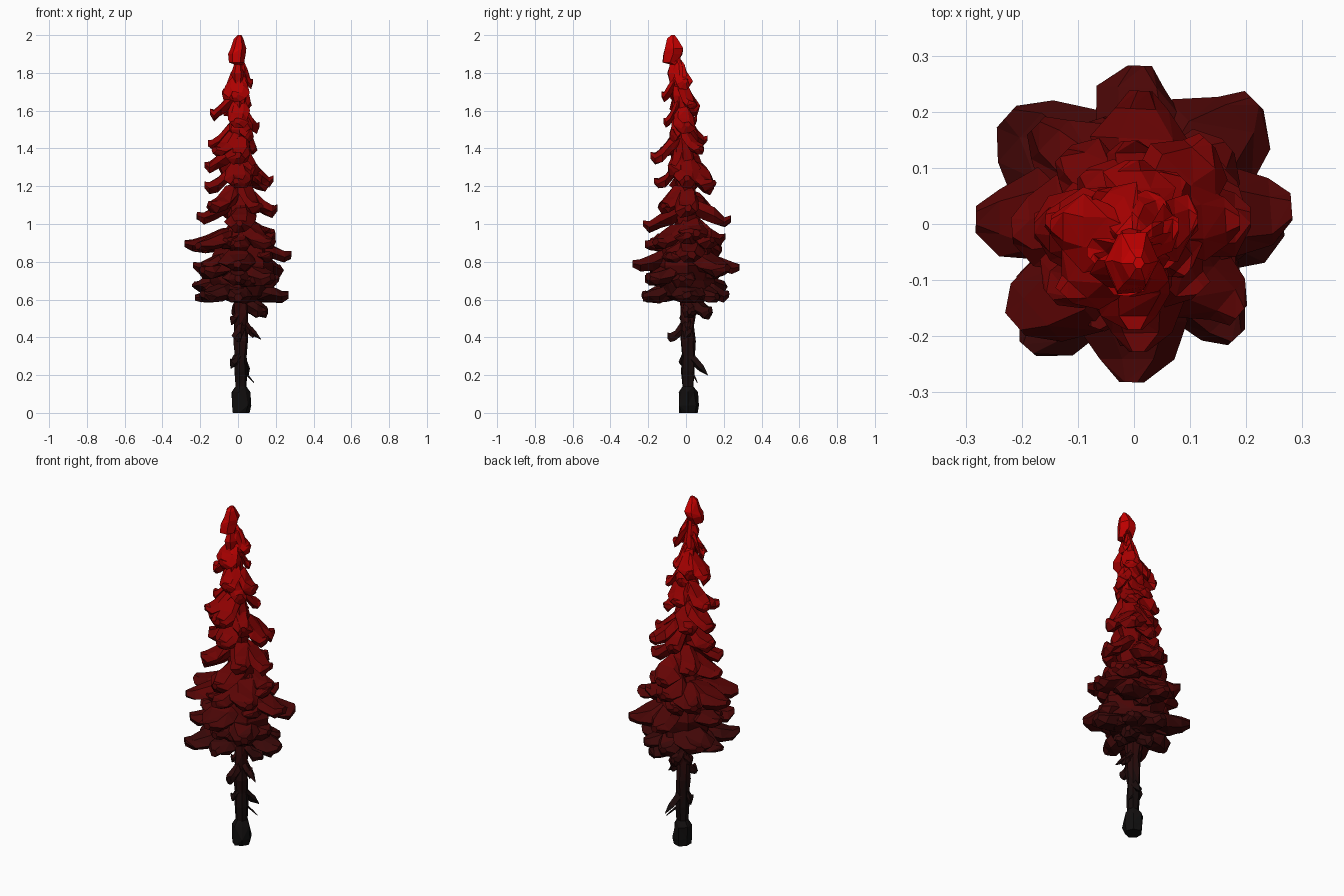
import bpy, bmesh, math, random
from mathutils import Vector

random.seed(11)

# Height gradient: near black at the foot to bright red at the top
BANDS = 24
mats = []
for i in range(BANDS):
    t = (i + 0.5) / BANDS
    m = bpy.data.materials.new(f"red_band_{i:02d}")
    g = 0.005 * (1 - t) ** 2
    m.diffuse_color = (0.005 + 0.6 * t ** 2.4, g, g, 1)
    mats.append(m)


def finish(name, bm):
    bmesh.ops.recalc_face_normals(bm, faces=bm.faces)
    for f in bm.faces:
        f.material_index = max(0, min(BANDS - 1, int(f.calc_center_median().z / 2 * BANDS)))
    me = bpy.data.meshes.new(name)
    bm.to_mesh(me)
    bm.free()
    for m in mats:
        me.materials.append(m)
    ob = bpy.data.objects.new(name, me)
    bpy.context.collection.objects.link(ob)


def axis(z):
    # Trunk centre line, leaning forward towards the top
    k = max(0, z - 1.0)
    return Vector((0.015 - 0.012 * k, 0.01 - 0.07 * k, z))


def loft(bm, sections, sides=6, jitter=0.0):
    # sections: (centre, axis u, axis v) rings bridged and capped
    rings = []
    for c, u, v in sections:
        ring = []
        for i in range(sides):
            a = 2 * math.pi * i / sides
            s = 1 + random.uniform(-jitter, jitter)
            ring.append(bm.verts.new(c + (u * math.cos(a) + v * math.sin(a)) * s))
        rings.append(ring)
    for a, b in zip(rings, rings[1:]):
        for i in range(sides):
            j = (i + 1) % sides
            if random.random() < 0.5:
                bm.faces.new((a[i], a[j], b[j]))
                bm.faces.new((a[i], b[j], b[i]))
            else:
                bm.faces.new((a[i], a[j], b[i]))
                bm.faces.new((a[j], b[j], b[i]))
    bm.faces.new(rings[0])
    bm.faces.new(rings[-1])


def column(bm, rows, sides, jitter):
    X, Y = Vector((1, 0, 0)), Vector((0, 1, 0))
    loft(bm, [(axis(z), X * r, Y * r) for z, r in rows], sides, jitter)


def branch(bm, angle, r, z, wide=1.0):
    # Drooping chunky bough from the centre line out to its blunt tip
    a = math.radians(angle + random.uniform(-5, 5))
    tip = Vector((r * math.cos(a), r * math.sin(a), z))
    rise = 0.05 + 0.05 * max(0, min(1, (z - 0.85) / 0.3))
    side = Vector((-math.sin(a), math.cos(a), 0))
    w = (0.028 + 0.16 * r) * wide
    h = 0.025 + 0.055 * r
    secs = []
    for t, lift, kw, kh in ((0.05, 1.0, 0.55, 1.0), (0.35, 0.65, 0.95, 1.3),
                            (0.62, 0.15, 1.1, 1.1), (0.85, -0.1, 0.8, 0.9),
                            (0.99, 0.05, 0.3, 0.5)):
        c = axis(z).lerp(tip, t) + side * random.uniform(-0.008, 0.008)
        c.z = z - 0.005 + rise * lift + random.uniform(-0.008, 0.008)
        secs.append((c, side * w * kw, Vector((0, 0, h * kh))))
    loft(bm, secs, 6, 0.26)


# Trunk with flared foot
bm = bmesh.new()
column(bm, [(0, 0.047), (0.04, 0.055), (0.11, 0.048), (0.14, 0.034), (0.22, 0.036), (0.3, 0.033),
            (0.38, 0.04), (0.46, 0.036), (0.53, 0.042), (0.62, 0.04), (1.0, 0.03)], 7, 0.15)
finish("trunk", bm)

# Inner foliage mass
bm = bmesh.new()
column(bm, [(0.585, 0.05), (0.62, 0.13), (0.70, 0.14), (0.78, 0.15), (0.86, 0.135), (0.93, 0.11),
            (1.0, 0.07), (1.1, 0.075), (1.18, 0.045), (1.28, 0.065), (1.42, 0.045), (1.5, 0.055),
            (1.6, 0.036), (1.68, 0.042), (1.76, 0.03), (1.86, 0.02), (1.92, 0.015)], 8, 0.2)
finish("foliage_core", bm)

# Boughs: direction in degrees -> (tip radius, tip height)
TIPS = {
    0: [(.285, .84), (.27, .62), (.22, .71), (.20, .94), (.21, 1.08), (.19, 1.24), (.115, 1.52), (.08, 1.75)],
    45: [(.31, .77), (.23, .62), (.22, .91), (.20, 1.22), (.12, 1.40), (.07, 1.64)],
    90: [(.285, .78), (.23, .63), (.21, .93), (.24, 1.03), (.15, 1.20), (.115, 1.45), (.06, 1.56)],
    135: [(.30, .68), (.25, .90), (.18, 1.08), (.13, 1.30), (.09, 1.62)],
    180: [(.285, .89), (.24, .78), (.23, .62), (.22, 1.05), (.18, 1.20), (.18, 1.31), (.16, 1.43), (.15, 1.59)],
    225: [(.28, .89), (.295, .63), (.26, .75), (.20, 1.10), (.18, 1.40), (.10, 1.70)],
    270: [(.285, .80), (.23, .62), (.22, .71), (.22, .90), (.23, 1.0), (.17, 1.22), (.19, 1.36), (.12, 1.55), (.13, 1.68)],
    315: [(.275, .72), (.25, .91), (.17, 1.10), (.13, 1.30), (.10, 1.48), (.07, 1.76)],
}
bm = bmesh.new()
for ang, tips in TIPS.items():
    for r, z in tips:
        branch(bm, ang, r, z, 1.1)
# Short filler boughs between the main directions
for i in range(9):
    z = 0.63 + i * 0.04
    branch(bm, 22 + i * 135, 0.2, z, 1.1)
finish("boughs", bm)

# Crown tuft
bm = bmesh.new()
X, Y = Vector((1, 0, 0)), Vector((0, 1, 0))
loft(bm, [(Vector((x, y, z)), X * r, Y * s) for x, y, z, r, s in (
    (0.0, -0.055, 1.72, 0.025, 0.03), (0.0, -0.06, 1.80, 0.035, 0.045),
    (0.0, -0.06, 1.845, 0.022, 0.03), (-0.008, -0.085, 1.855, 0.042, 0.045),
    (-0.006, -0.068, 1.90, 0.044, 0.056), (0.0, -0.065, 1.93, 0.04, 0.052),
    (0.005, -0.07, 1.98, 0.026, 0.032), (0.008, -0.07, 2.0, 0.01, 0.012))], 6, 0.12)
finish("crown_tuft", bm)

# Sparse clumps on the bare trunk
bm = bmesh.new()
for args in ((42, 0.20, 0.54, 0.9), (90, 0.14, 0.54, 0.7), (5, 0.15, 0.54, 0.7), (200, 0.04, 0.50, 1),
             (275, 0.10, 0.41, 0.6), (200, 0.04, 0.27, 0.9), (0, 0.09, 0.43, 0.6)):
    branch(bm, *args)
finish("trunk_clumps", bm)

# Dead twigs
bm = bmesh.new()
for base, tip, r in (((0.03, 0.02, 0.47), (0.12, -0.01, 0.39), 0.02),
                     ((0.02, 0.03, 0.29), (0.055, 0.115, 0.20), 0.024),
                     ((0.03, 0.03, 0.22), (0.085, 0.06, 0.16), 0.006)):
    b, e = Vector(base), Vector(tip)
    d = (e - b).normalized()
    u = d.cross(Vector((0, 0, 1))).normalized()
    v = u.cross(d)
    loft(bm, [(b, u * r, v * r), (b.lerp(e, 0.6), u * r, v * r * 0.8), (e, u * 0.002, v * 0.002)], 4)
finish("dead_twigs", bm)
